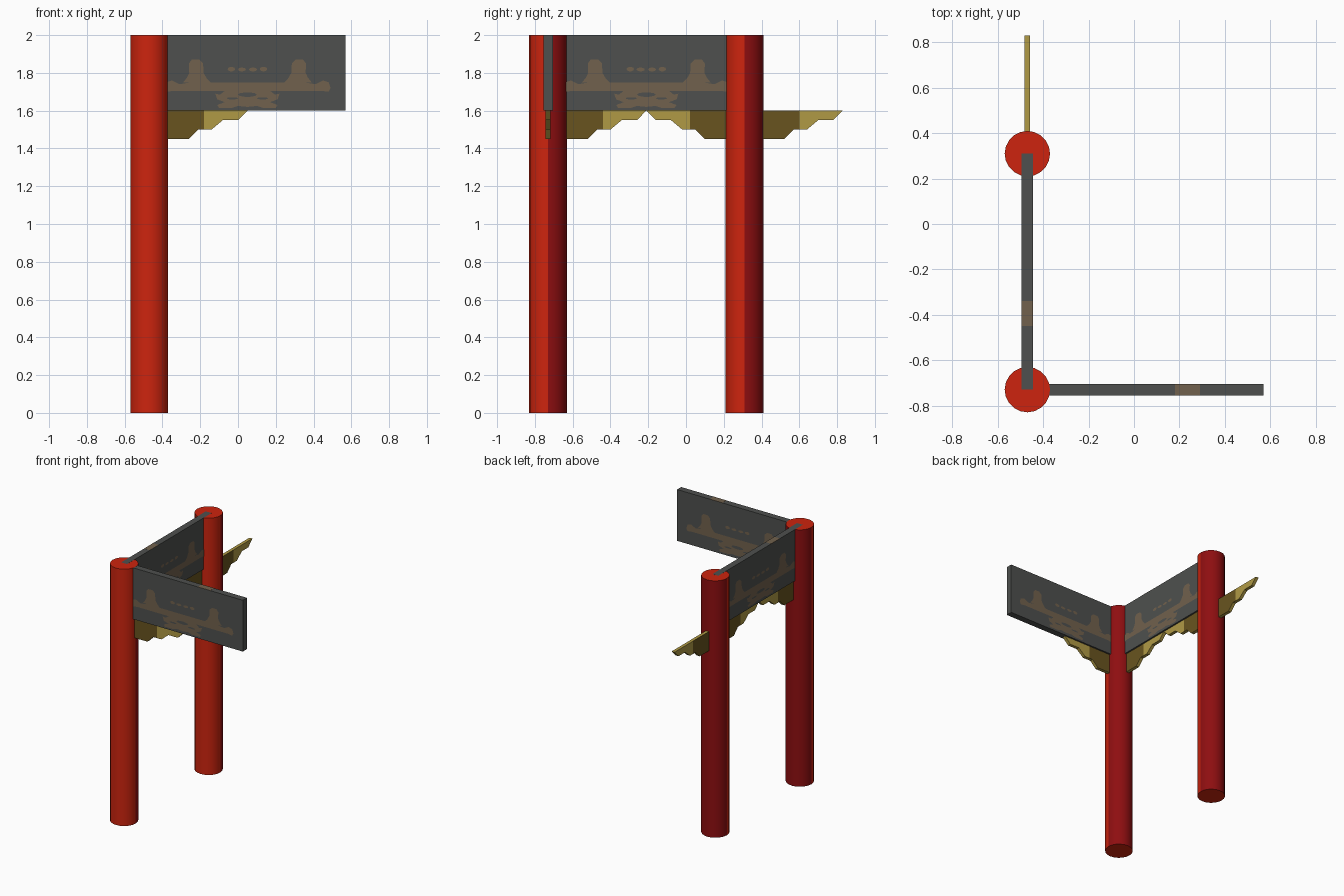
import bpy, bmesh, math
from mathutils import Vector

if "Cube" in bpy.data.objects:
    bpy.data.objects.remove(bpy.data.objects["Cube"])


def material(name, rgb):
    m = bpy.data.materials.new(name)
    lin = [((c / 255 + 0.055) / 1.055) ** 2.4 if c > 10 else c / 255 / 12.92 for c in rgb]
    m.diffuse_color = (*lin, 1)
    m.use_nodes = True
    m.node_tree.nodes["Principled BSDF"].inputs["Base Color"].default_value = m.diffuse_color
    return m


RED = material("bright red", (205, 36, 14))
DARK_RED = material("deep red", (142, 14, 16))
GREY = material("slate grey", (78, 80, 78))
BROWN = material("faded tan", (113, 97, 77))
GOLD = material("gold", (176, 154, 69))
DARK_GOLD = material("dark gold", (104, 84, 31))

COL_A, COL_B = Vector((-0.47, -0.73, 0)), Vector((-0.47, 0.31, 0))
X, Y = Vector((1, 0, 0)), Vector((0, 1, 0))
SPAN = 1.04


def finish(name, bm, mats):
    me = bpy.data.meshes.new(name)
    bm.to_mesh(me)
    bm.free()
    for m in mats:
        me.materials.append(m)
    ob = bpy.data.objects.new(name, me)
    bpy.context.collection.objects.link(ob)
    return ob


def place(o, d, u, w, z):
    side = Vector((-d.y, d.x, 0))
    return o + d * u + side * w + Vector((0, 0, z))


def slab(name, o, d, profile, thick, mats, rule=None):
    """Extrude a (distance, height) profile, centred on the line o + d*u."""
    bm = bmesh.new()
    h = thick / 2
    a = [bm.verts.new(place(o, d, u, -h, z)) for u, z in profile]
    b = [bm.verts.new(place(o, d, u, h, z)) for u, z in profile]
    bm.faces.new(a)
    bm.faces.new(b[::-1])
    n = len(a)
    for i in range(n):
        bm.faces.new((a[i], b[i], b[(i + 1) % n], a[(i + 1) % n]))
    bmesh.ops.recalc_face_normals(bm, faces=bm.faces)
    if rule:
        for f in bm.faces:
            f.material_index = rule(f.normal)
    return finish(name, bm, mats)


def paint(name, o, d, shapes, offset, mat):
    """Flat painted shapes on both faces of a beam."""
    bm = bmesh.new()
    for s in shapes:
        for w in (-offset, offset):
            f = bm.faces.new([bm.verts.new(place(o, d, u, w, z)) for u, z in s])
            f.normal_update()
            if f.normal.dot(Vector((-d.y, d.x, 0)) * w) < 0:
                f.normal_flip()
    return finish(name, bm, [mat])


def mirror(shape):
    return [(SPAN - u, z) for u, z in shape]


def blob(u, z, ru, rz, n=10):
    return [(u + ru * math.cos(2 * math.pi * i / n), z + rz * math.sin(2 * math.pi * i / n))
            for i in range(n)]


# Columns: bright front half, deep red back half
def column(name, c):
    bm = bmesh.new()
    bmesh.ops.create_cone(bm, cap_ends=True, segments=20, radius1=0.1, radius2=0.1, depth=2)
    bmesh.ops.translate(bm, verts=bm.verts, vec=c + Vector((0, 0, 1)))
    for f in bm.faces:
        flat = abs(f.normal.z) > 0.5
        f.smooth = not flat
        f.material_index = 1 if not flat and f.normal.y > 0.01 else 0
    for e in bm.edges:
        e.smooth = not any(abs(f.normal.z) > 0.5 for f in e.link_faces)
    finish(name, bm, [RED, DARK_RED])


column("front_column", COL_A)
column("back_column", COL_B)

# Painted decoration outlines, left half mirrored to the right
band = [(0.08, 1.72), (0.09, 1.70), (0.13, 1.705), (0.52, 1.705), (0.52, 1.75), (0.22, 1.75),
        (0.16, 1.74), (0.12, 1.76), (0.09, 1.75)]
tower = [(0.18, 1.75), (0.20, 1.775), (0.212, 1.80), (0.21, 1.85), (0.225, 1.87),
         (0.265, 1.87), (0.285, 1.85), (0.288, 1.80), (0.305, 1.77), (0.325, 1.75)]
cloud = [(0.52, 1.705), (0.40, 1.705), (0.375, 1.685), (0.35, 1.69), (0.36, 1.66), (0.40, 1.645),
         (0.36, 1.63), (0.37, 1.615), (0.44, 1.615), (0.47, 1.625), (0.52, 1.62)]
marks = [blob(0.435, 1.82, 0.02, 0.012), blob(0.49, 1.818, 0.022, 0.01)]
half = [band, tower, cloud] + marks
shapes = half + [mirror(s) for s in half]
holes = [blob(0.52, 1.685, 0.05, 0.012), blob(0.44, 1.665, 0.03, 0.006),
         blob(0.60, 1.665, 0.03, 0.006)]

# Beams with decoration on both faces
for name, d, top, patch in (("front_beam", X, 1.9995, (0.65, 0.76)),
                            ("side_beam", Y, 2.0003, (0.28, 0.39))):
    slab(name, COL_A, d, [(0, 1.6), (SPAN, 1.6), (SPAN, top), (0, top)], 0.05, [GREY])
    paint(name + "_painting", COL_A, d, shapes, 0.0262, BROWN)
    paint(name + "_painting_gaps", COL_A, d, holes, 0.0272, GREY)
    a, b = patch
    slab(name + "_top_patch", COL_A, d, [(a, top - 0.001), (b, top - 0.001),
                                         (b, top + 0.0006), (a, top + 0.0006)], 0.0502, [BROWN])

# Stepped brackets: dark root, gold tip
root = [(0, 1.6), (0, 1.45), (0.21, 1.45), (0.26, 1.5), (0.29, 1.5), (0.29, 1.6)]
tip = [(0.29, 1.6), (0.29, 1.5), (0.33, 1.5), (0.39, 1.55), (0.47, 1.55), (0.52, 1.6)]
for name, o, d in (("front_bracket", COL_A, X), ("side_front_bracket", COL_A, Y),
                   ("side_back_bracket", COL_B, -Y), ("rear_bracket", COL_B, Y)):
    side = Vector((-d.y, d.x, 0))
    slab(name + "_root", o, d, root, 0.025, [GOLD, DARK_GOLD],
         lambda n: 1 if abs(n.dot(side)) > 0.9 else 0)
    slab(name + "_tip", o, d, tip, 0.025, [GOLD])
